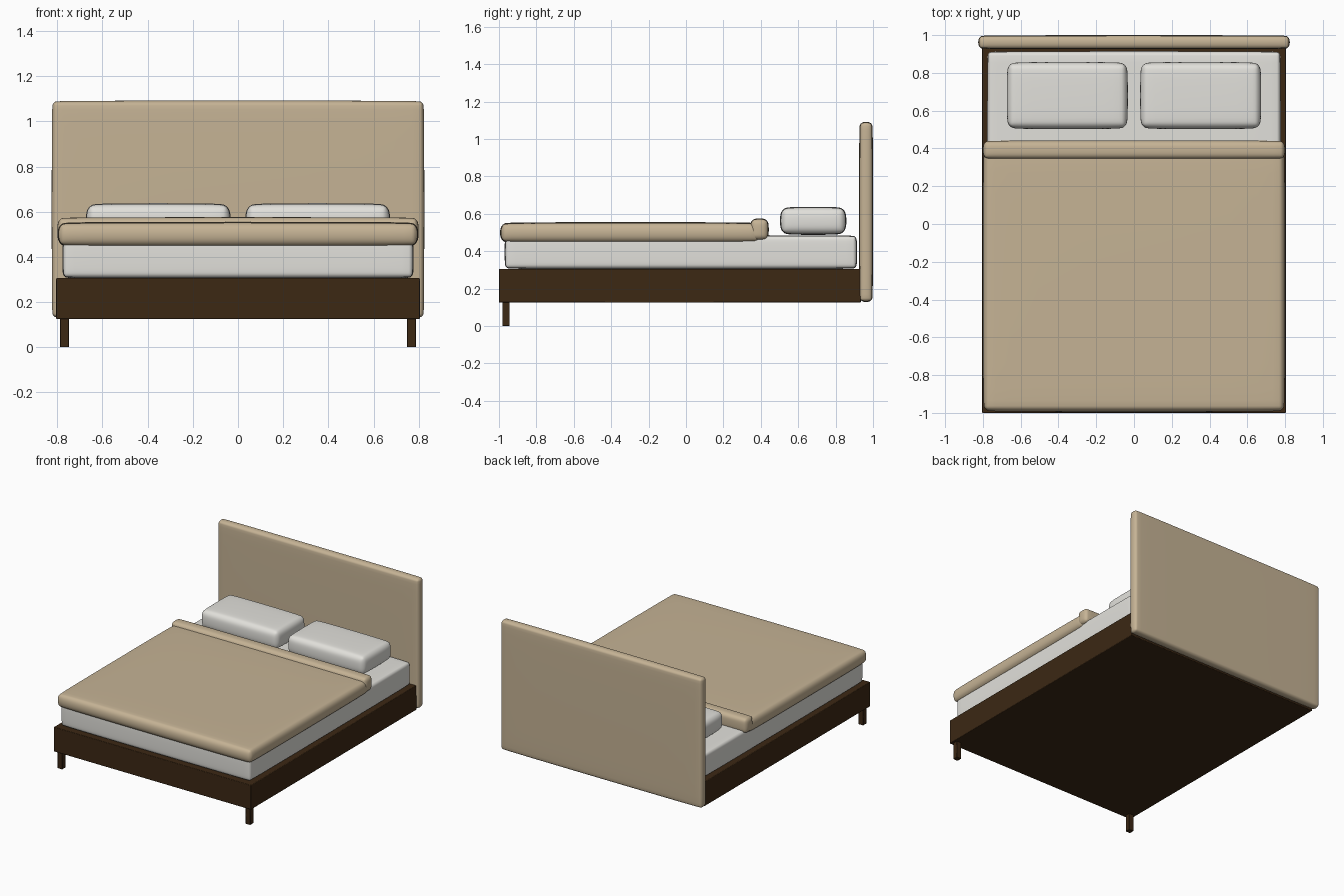
import bpy

if "Cube" in bpy.data.objects:
    bpy.data.objects.remove(bpy.data.objects["Cube"])


def material(name, rgb):
    m = bpy.data.materials.new(name)
    m.diffuse_color = (*rgb, 1.0)
    m.use_nodes = True
    m.node_tree.nodes["Principled BSDF"].inputs["Base Color"].default_value = m.diffuse_color
    return m


TAN = material("tan fabric", (0.56, 0.45, 0.30))
WHITE = material("off white linen", (0.76, 0.75, 0.71))
WOOD = material("dark wood", (0.045, 0.021, 0.007))


def box(name, lo, hi, mat, bevel, segments=2, soft=0):
    """Bevelled box between two corners; soft > 0 adds subdivision for padding."""
    bpy.ops.mesh.primitive_cube_add(
        size=1, location=[(a + b) / 2 for a, b in zip(lo, hi)])
    ob = bpy.context.object
    ob.name = name
    ob.scale = [b - a for a, b in zip(lo, hi)]
    bpy.ops.object.transform_apply(location=False, rotation=False, scale=True)
    ob.data.materials.append(mat)
    bev = ob.modifiers.new("edges", 'BEVEL')
    bev.width = bevel
    bev.segments = segments
    bev.limit_method = 'NONE'
    if soft:
        sub = ob.modifiers.new("padding", 'SUBSURF')
        sub.levels = sub.render_levels = soft
        bpy.ops.object.shade_smooth()
    else:
        bpy.ops.object.shade_smooth_by_angle()
    return ob


# Wooden base with two front legs (the headboard carries the back)
box("bed_frame", (-0.805, -1.0, 0.125), (0.805, 0.935, 0.306), WOOD, 0.004)
for side, x in (("left", -0.768), ("right", 0.768)):
    box(side + "_front_leg", (x - 0.019, -0.982, 0.0),
        (x + 0.019, -0.943, 0.13), WOOD, 0.002, 1)

# Padded headboard
box("headboard", (-0.825, 0.925, 0.128), (0.825, 1.0, 1.092), TAN, 0.03, 3, 2)

# Mattress, duvet and folded duvet edge
box("mattress", (-0.778, -0.97, 0.304), (0.778, 0.915, 0.486), WHITE, 0.03, 3, 2)
box("duvet", (-0.80, -0.995, 0.443), (0.80, 0.40, 0.556), TAN, 0.045, 3, 2)
box("duvet_fold", (-0.80, 0.342, 0.458), (0.80, 0.443, 0.576), TAN, 0.035, 3, 2)

# Pillows
for side, x in (("left", -0.353), ("right", 0.353)):
    box(side + "_pillow", (x - 0.321, 0.502, 0.487),
        (x + 0.321, 0.858, 0.638), WHITE, 0.05, 3, 2)
